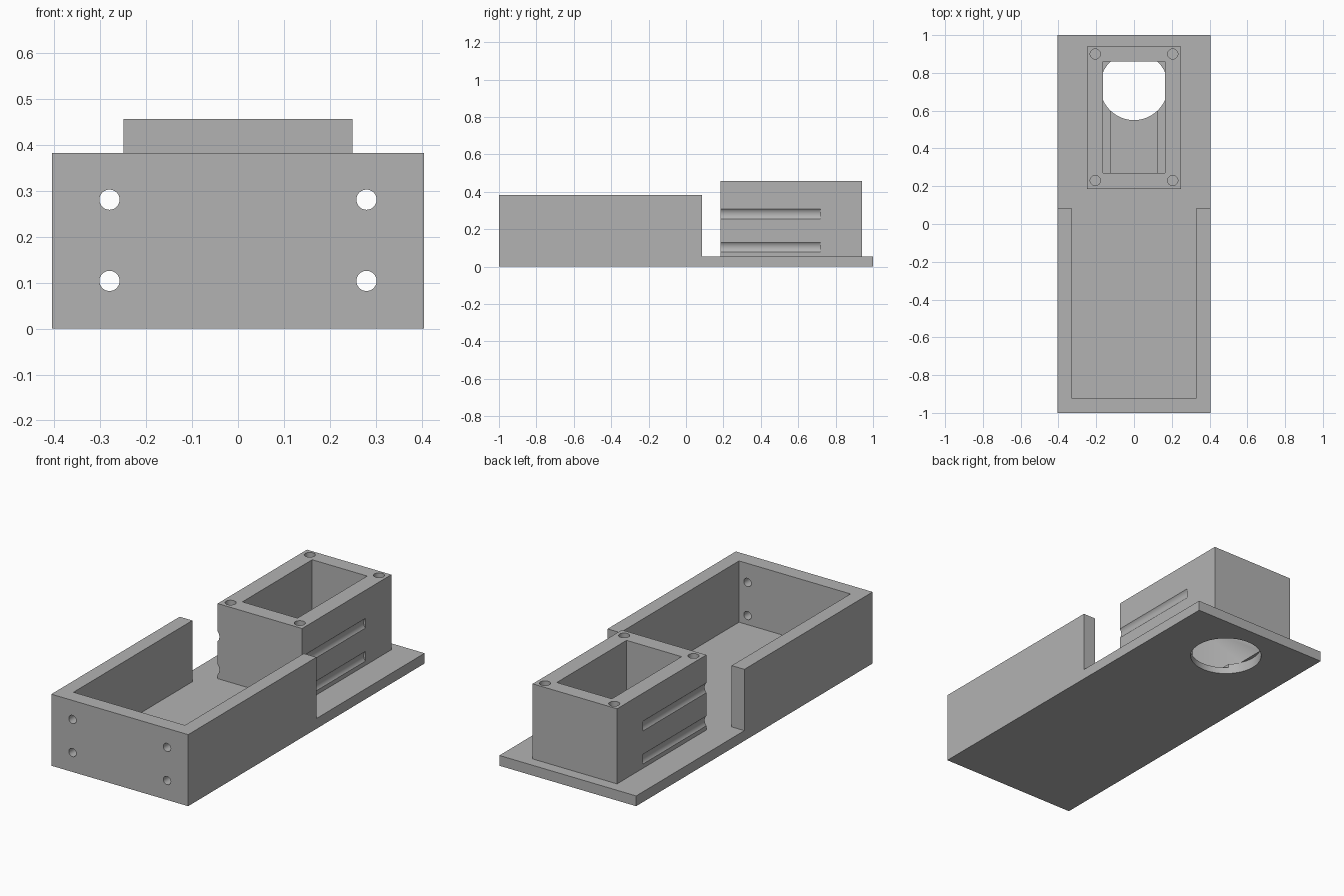
import bpy, math

if "Cube" in bpy.data.objects:
    bpy.data.objects.remove(bpy.data.objects["Cube"], do_unlink=True)

grey = bpy.data.materials.new("plain grey")
grey.use_nodes = True
GREY = (0.45, 0.45, 0.45, 1)
grey.diffuse_color = GREY
grey.node_tree.nodes["Principled BSDF"].inputs["Base Color"].default_value = GREY


def block(name, x, y, z):
    """Box spanning the given (min, max) ranges."""
    centre = [(a + b) / 2 for a, b in (x, y, z)]
    bpy.ops.mesh.primitive_cube_add(size=1, location=centre)
    ob = bpy.context.object
    ob.name = name
    ob.scale = [b - a for a, b in (x, y, z)]
    bpy.ops.object.transform_apply(location=True, rotation=True, scale=True)
    ob.data.materials.append(grey)
    return ob


def rod(name, centre, radius, depth, along_y=False):
    """Cylinder standing on z, or lying along y."""
    turn = (math.pi / 2, 0, 0) if along_y else (0, 0, 0)
    bpy.ops.mesh.primitive_cylinder_add(vertices=48, radius=radius, depth=depth,
                                        location=centre, rotation=turn)
    ob = bpy.context.object
    ob.name = name
    bpy.ops.object.transform_apply(location=True, rotation=True, scale=True)
    ob.data.materials.append(grey)
    return ob


def carve(body, cutter):
    """Subtract the cutter from the body and remove it."""
    cutter.hide_render = True
    bpy.context.view_layer.objects.active = body
    mod = body.modifiers.new("cut", 'BOOLEAN')
    mod.operation = 'DIFFERENCE'
    mod.solver = 'EXACT'
    mod.object = cutter
    bpy.ops.object.modifier_apply(modifier=mod.name)
    bpy.data.objects.remove(cutter, do_unlink=True)


FLOOR, WALL_TOP, TOWER_TOP = 0.055, 0.383, 0.457
HIGH = 0.6

# Solid blank that everything is milled from
body = block("mounting_tray", (-0.405, 0.405), (-1, 1), (0, TOWER_TOP))

# Tray: lowered walls, hollow interior, gap before the tower
carve(body, block("wall_trim", (-0.5, 0.5), (-1.1, 0.13), (WALL_TOP, HIGH)))
carve(body, block("tray_hollow", (-0.33, 0.33), (-0.92, 0.13), (FLOOR, HIGH)))
carve(body, block("gap", (-0.5, 0.5), (0.085, 0.185), (FLOOR, HIGH)))

# Free the tower from the blank on its sides and back
for x in ((-0.5, -0.25), (0.25, 0.5)):
    carve(body, block("tower_side", x, (0.15, 1.1), (FLOOR, HIGH)))
carve(body, block("tower_back", (-0.5, 0.5), (0.94, 1.1), (FLOOR, HIGH)))

# Tower well with a shallow recess in its floor and a round opening below
carve(body, block("tower_well", (-0.163, 0.163), (0.27, 0.86), (FLOOR, HIGH)))
carve(body, block("floor_recess", (-0.125, 0.125), (0.27, 0.86), (FLOOR - 0.02, 0.1)))
carve(body, rod("round_opening", (0, 0.73, 0), 0.18, 2 * FLOOR))

for side in (-1, 1):
    # Screw holes in the tower rim
    for y in (0.23, 0.90):
        carve(body, rod("screw_hole", (side * 0.205, y, TOWER_TOP), 0.027, 0.3))
    # Bolt holes in the front wall and matching grooves along the tower
    for z in (0.104, 0.281):
        carve(body, rod("bolt_hole", (side * 0.28, -0.96, z), 0.022, 0.2, True))
        carve(body, rod("side_groove", (side * 0.28, 0.43, z), 0.04, 0.58, True))

bpy.ops.object.select_all(action='DESELECT')
body.select_set(True)
bpy.context.view_layer.objects.active = body
bpy.ops.object.shade_smooth_by_angle(angle=math.radians(30))
